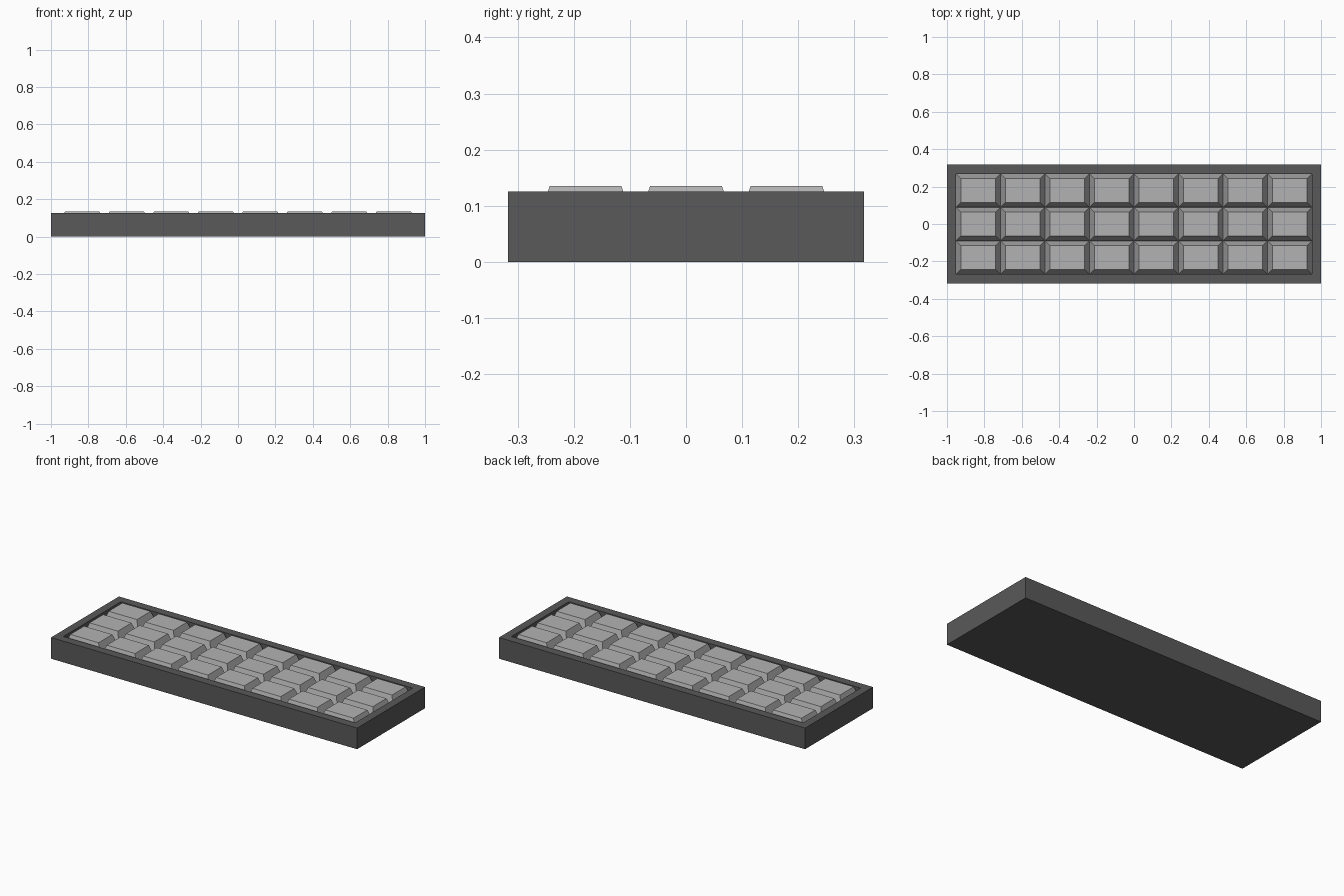
import bpy, bmesh

if "Cube" in bpy.data.objects:
    bpy.data.objects.remove(bpy.data.objects["Cube"])

W, D, H = 1.0, 0.317, 0.125      # tray half width, half depth, height
IW, ID = 0.953, 0.268            # recess half sizes
FLOOR, TOP = 0.06, 0.135         # recess floor and block top
COLS, ROWS = 8, 3
PX, PY = 0.238, 0.179            # block spacing


def make_object(name, bm, mat):
    bmesh.ops.recalc_face_normals(bm, faces=bm.faces)
    mesh = bpy.data.meshes.new(name)
    bm.to_mesh(mesh)
    bm.free()
    mesh.materials.append(mat)
    obj = bpy.data.objects.new(name, mesh)
    bpy.context.collection.objects.link(obj)
    return obj


def material(name, v):
    m = bpy.data.materials.new(name)
    m.diffuse_color = (v, v, v, 1)
    m.use_nodes = True
    m.node_tree.nodes["Principled BSDF"].inputs["Base Color"].default_value = m.diffuse_color
    return m


def ring(bm, hx, hy, z):
    return [bm.verts.new((sx * hx, sy * hy, z))
            for sx, sy in ((-1, -1), (1, -1), (1, 1), (-1, 1))]


def loft(bm, rings):
    # closed solid through a series of rectangles
    for a, b in zip(rings, rings[1:]):
        for i in range(4):
            j = (i + 1) % 4
            bm.faces.new((a[i], a[j], b[j], b[i]))
    bm.faces.new(rings[0][::-1])
    bm.faces.new(rings[-1])


dark = material("dark_grey", 0.1)
light = material("light_grey", 0.45)

# Tray with rim and sunken floor
bm = bmesh.new()
loft(bm, [ring(bm, W, D, 0), ring(bm, W, D, H),
          ring(bm, IW, ID, H), ring(bm, IW, ID, FLOOR)])
make_object("tray", bm, dark)

# Tapered block, shared by the whole grid
bm = bmesh.new()
loft(bm, [ring(bm, PX / 2 - 0.001, PY / 2 - 0.001, FLOOR),
          ring(bm, 0.0925, 0.064, TOP)])
first = make_object("block", bm, light)
for r in range(ROWS):
    for c in range(COLS):
        obj = first
        if r or c:
            obj = bpy.data.objects.new(f"block_{r}_{c}", first.data)
            bpy.context.collection.objects.link(obj)
        obj.location = ((c - (COLS - 1) / 2) * PX, (r - (ROWS - 1) / 2) * PY, 0)
